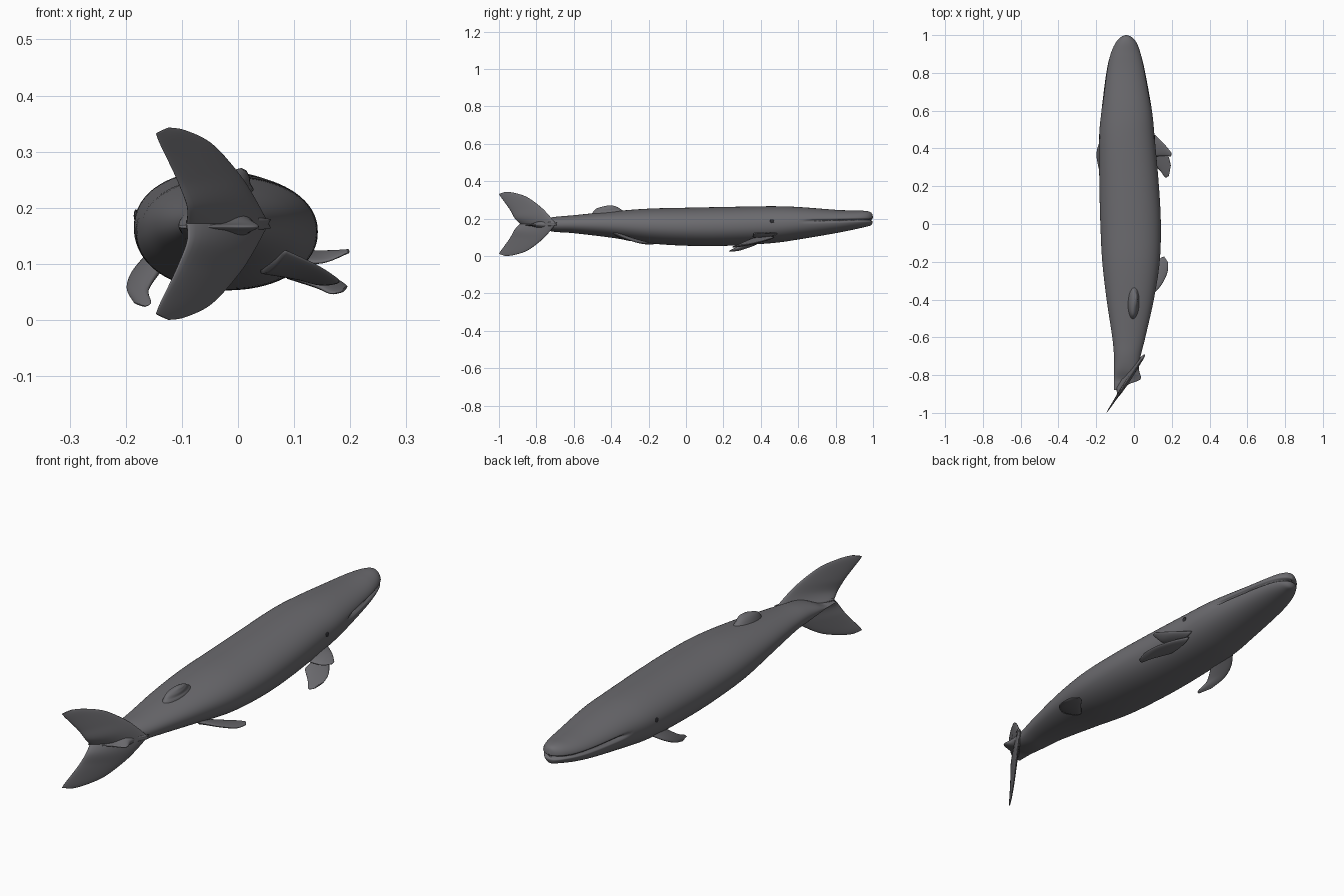
import bpy, bmesh, math
from mathutils import Vector


def material(name, color):
    m = bpy.data.materials.new(name)
    m.diffuse_color = (*color, 1)
    return m


SKIN = material("slate grey skin", (0.15, 0.148, 0.16))
DARK = material("dark eye", (0.03, 0.03, 0.035))


def smooth_rows(rows, steps):
    """Catmull-Rom interpolation through rows of numbers."""
    out = []
    for i in range(len(rows) - 1):
        a, b, c, d = rows[max(i - 1, 0)], rows[i], rows[i + 1], rows[min(i + 2, len(rows) - 1)]
        for s in range(steps):
            t = s / steps
            out.append([0.5 * (2 * q + (r - p) * t + (2 * p - 5 * q + 4 * r - w) * t * t
                               + (3 * q - p - 3 * r + w) * t ** 3)
                        for p, q, r, w in zip(a, b, c, d)])
    return out + [list(rows[-1])]


def loft(name, rings, seg, power=1.0, tweak=None):
    """Skin elliptical rings given as (centre, half width, half height) vectors."""
    bm = bmesh.new()
    loops = []
    for c, u, v in rings:
        loop = []
        for k in range(seg):
            a = math.tau * k / seg
            ca, sa = math.cos(a), math.sin(a)
            p = (c + u * math.copysign(abs(ca) ** power, ca)
                 + v * math.copysign(abs(sa) ** power, sa))
            loop.append(bm.verts.new(tweak(p, c) if tweak else p))
        loops.append(loop)
    for a, b in zip(loops, loops[1:]):
        for k in range(seg):
            j = (k + 1) % seg
            bm.faces.new((a[k], a[j], b[j], b[k]))
    bm.faces.new(loops[0])
    bm.faces.new(loops[-1])
    bmesh.ops.recalc_face_normals(bm, faces=bm.faces)
    for f in bm.faces:
        f.smooth = True
    me = bpy.data.meshes.new(name)
    bm.to_mesh(me)
    bm.free()
    me.materials.append(SKIN)
    ob = bpy.data.objects.new(name, me)
    bpy.context.collection.objects.link(ob)
    return ob


def blade(name, sections):
    """Lens-shaped fin from (leading point, trailing point, half thickness) sections."""
    rows = smooth_rows([(*a, *b, t) for a, b, t in sections], 6)
    mids = [(Vector(r[:3]) + Vector(r[3:6])) / 2 for r in rows]
    rings = []
    for i, r in enumerate(rows):
        half = (Vector(r[:3]) - Vector(r[3:6])) / 2
        span = mids[min(i + 1, len(mids) - 1)] - mids[max(i - 1, 0)]
        rings.append((mids[i], half, half.cross(span).normalized() * r[6]))
    return loft(name, rings, 24)


# Body: y, left x, right x, bottom z, top z
stations = [
    (-0.88, -0.106, -0.088, 0.163, 0.169), (-0.845, -0.106, -0.02, 0.161, 0.171),
    (-0.82, -0.106, 0.035, 0.158, 0.174), (-0.77, -0.106, 0.027, 0.142, 0.195),
    (-0.70, -0.106, 0.035, 0.129, 0.209), (-0.60, -0.115, 0.06, 0.122, 0.218),
    (-0.40, -0.145, 0.105, 0.098, 0.238), (-0.20, -0.168, 0.136, 0.068, 0.253),
    (0.0, -0.178, 0.142, 0.055, 0.258), (0.20, -0.183, 0.132, 0.054, 0.262),
    (0.45, -0.185, 0.11, 0.068, 0.266), (0.60, -0.172, 0.095, 0.088, 0.262),
    (0.80, -0.147, 0.06, 0.122, 0.247), (0.90, -0.125, 0.037, 0.142, 0.243),
    (0.96, -0.097, 0.014, 0.156, 0.241), (0.99, -0.07, -0.012, 0.165, 0.232),
    (1.0, -0.045, -0.037, 0.19, 0.21)]


def mouth_groove(p, c):
    if p.y > 0.63:
        g = math.exp(-((p.z - 0.187 - (p.y - 0.65) * 0.02) / 0.005) ** 2)
        g *= min(1, (p.y - 0.63) / 0.05)
        p.x += (c.x - p.x) * 0.17 * g
        if p.y > 0.93:
            p.y -= 0.02 * g * (p.y - 0.93) / 0.07
    return p


body_rings = [(Vector(((l + r) / 2, y, (b + t) / 2)), Vector(((r - l) / 2, 0, 0)),
               Vector((0, 0, (t - b) / 2))) for y, l, r, b, t in smooth_rows(stations, 8)]
loft("body", body_rings, 112, 0.94, mouth_groove)

# Tail flukes: twisted upright, mirrored about the tail line
fluke = [((-0.69, 0.165), (-0.88, 0.165), 0.016), ((-0.735, 0.22), (-0.915, 0.20), 0.012),
         ((-0.78, 0.265), (-0.94, 0.245), 0.009), ((-0.85, 0.315), (-0.968, 0.285), 0.006),
         ((-0.92, 0.338), (-0.99, 0.315), 0.004), ((-0.965, 0.343), (-1.0, 0.332), 0.002)]


def fluke_point(p, lower):
    y, z = p
    x = 0.012 + 0.66 * (y + 0.76)
    if y == -0.88:
        x -= 0.025
    return (x, y, 0.343 - z if lower else z)


for lobe in ("upper", "lower"):
    low = lobe == "lower"
    blade(lobe + "_fluke", [(fluke_point(a, low), fluke_point(b, low), t) for a, b, t in fluke])

# Dorsal fin, small and lumpy
blade("dorsal_fin", [
    ((0.0, -0.31, 0.225), (-0.005, -0.51, 0.215), 0.035),
    ((0.003, -0.345, 0.248), (-0.005, -0.495, 0.238), 0.026),
    ((0.01, -0.37, 0.262), (0.0, -0.475, 0.254), 0.017),
    ((0.012, -0.39, 0.268), (0.01, -0.425, 0.267), 0.006)])

# Right pectoral fin: lower paddle and folded upper flap
blade("right_pectoral_fin", [
    ((0.09, 0.47, 0.10), (0.09, 0.33, 0.08), 0.014),
    ((0.14, 0.425, 0.085), (0.14, 0.28, 0.06), 0.010),
    ((0.18, 0.365, 0.07), (0.165, 0.247, 0.048), 0.007),
    ((0.195, 0.31, 0.06), (0.185, 0.255, 0.05), 0.003)])
blade("right_pectoral_flap", [
    ((0.09, 0.49, 0.12), (0.09, 0.355, 0.105), 0.012),
    ((0.15, 0.435, 0.122), (0.15, 0.36, 0.103), 0.007),
    ((0.198, 0.378, 0.125), (0.196, 0.358, 0.120), 0.003)])

# Left pectoral fin, hanging down
blade("left_pectoral_fin", [
    ((-0.155, 0.47, 0.12), (-0.14, 0.34, 0.09), 0.014),
    ((-0.188, 0.42, 0.085), (-0.16, 0.29, 0.055), 0.010),
    ((-0.198, 0.36, 0.055), (-0.155, 0.24, 0.032), 0.007),
    ((-0.185, 0.29, 0.03), (-0.165, 0.23, 0.024), 0.003)])

# Rear belly fin, swept forward on the right
blade("belly_fin", [
    ((0.08, -0.39, 0.125), (0.04, -0.30, 0.085), 0.012),
    ((0.14, -0.33, 0.097), (0.10, -0.23, 0.075), 0.009),
    ((0.176, -0.26, 0.074), (0.135, -0.185, 0.066), 0.007),
    ((0.181, -0.205, 0.068), (0.16, -0.172, 0.064), 0.003)])

# Eyes
for side, x in (("left", -0.182), ("right", 0.107)):
    bpy.ops.mesh.primitive_uv_sphere_add(segments=20, ring_count=12, radius=0.011,
                                         location=(x, 0.46, 0.186))
    eye = bpy.context.object
    eye.name = side + "_eye"
    eye.scale = (0.35, 1, 1)
    eye.data.materials.append(DARK)
    bpy.ops.object.shade_smooth()
